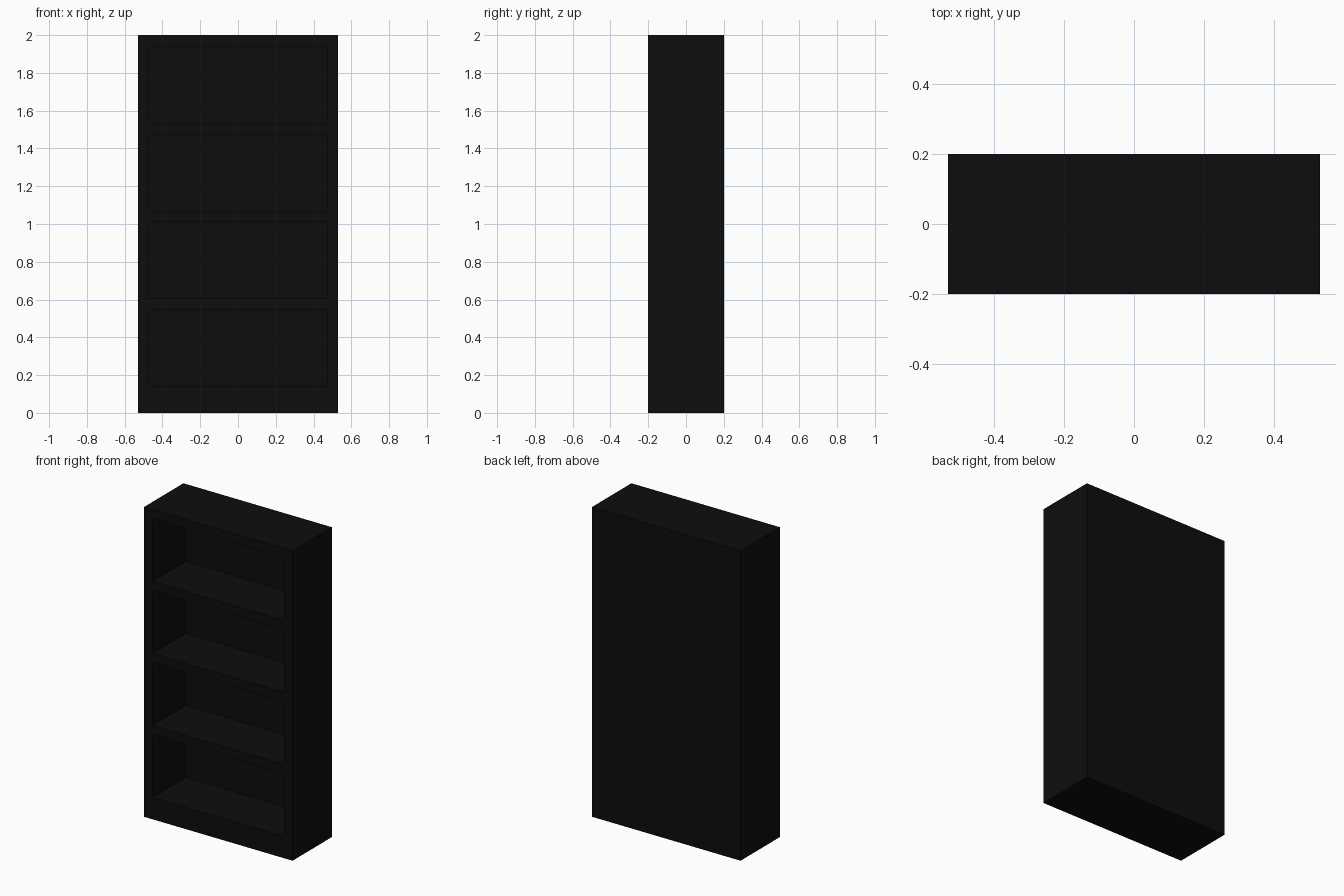
import bpy

WIDTH, DEPTH, HEIGHT = 1.06, 0.40, 2.0
BOARD = 0.06          # thickness of sides, top, shelves and back
BASE = 0.14           # height of the solid base
BAYS = 4

cube = bpy.data.objects.get("Cube")
if cube:
    bpy.data.objects.remove(cube, do_unlink=True)

black = bpy.data.materials.new("black")
black.use_nodes = True
colour = (0.004, 0.004, 0.004, 1)
black.diffuse_color = colour
black.node_tree.nodes["Principled BSDF"].inputs["Base Color"].default_value = colour


def board(name, x, y, z):
    """Add a box spanning the given (low, high) ranges."""
    spans = (x, y, z)
    bpy.ops.mesh.primitive_cube_add(size=1, location=[(a + b) / 2 for a, b in spans])
    ob = bpy.context.object
    ob.name = name
    ob.scale = [b - a for a, b in spans]
    bpy.ops.object.transform_apply(location=False, rotation=False, scale=True)
    ob.data.materials.append(black)
    return ob


half_w, half_d = WIDTH / 2, DEPTH / 2
inner = half_w - BOARD
inside_x = (-inner, inner)
full_y = (-half_d, half_d)
shelf_y = (-half_d, half_d - BOARD)

# Side panels
board("left_side", (inner, half_w), full_y, (0, HEIGHT))
board("right_side", (-half_w, -inner), full_y, (0, HEIGHT))

# Base, top and back panel
board("base", inside_x, full_y, (0, BASE))
board("top", inside_x, full_y, (HEIGHT - BOARD, HEIGHT))
board("back_panel", inside_x, (half_d - BOARD, half_d), (BASE, HEIGHT - BOARD))

# Evenly spaced shelves, flush with the front
pitch = (HEIGHT - BASE) / BAYS
for i in range(1, BAYS):
    surface = BASE + i * pitch
    board(f"shelf_{i}", inside_x, shelf_y, (surface - BOARD, surface))
